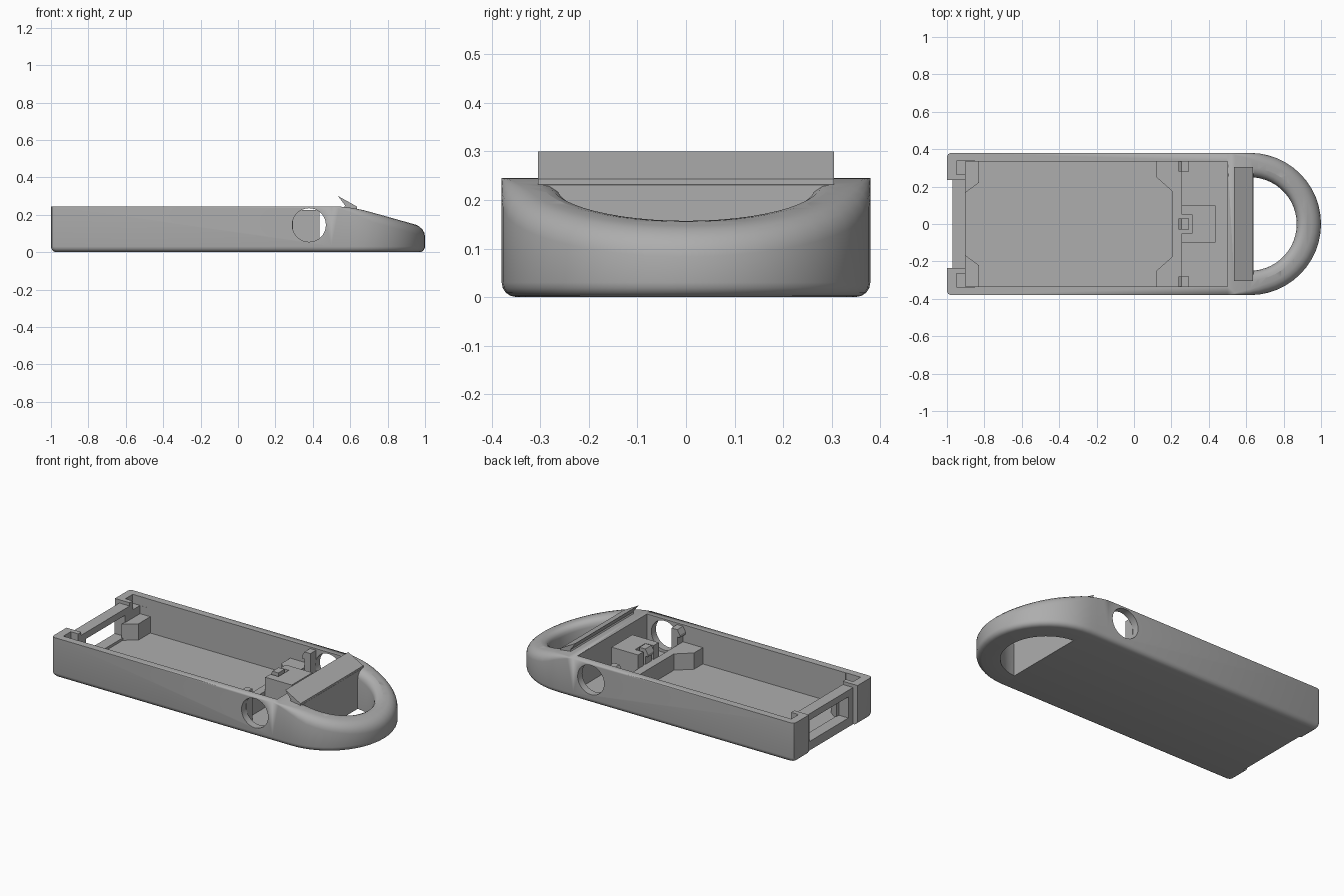
import bpy, bmesh, math
from mathutils import Vector

if "Cube" in bpy.data.objects:
    bpy.data.objects.remove(bpy.data.objects["Cube"], do_unlink=True)

grey = bpy.data.materials.new("plain_grey")
grey.use_nodes = True
COLOUR = (0.42, 0.42, 0.42, 1)
grey.diffuse_color = COLOUR
grey.node_tree.nodes["Principled BSDF"].inputs["Base Color"].default_value = COLOUR

HALF, TOP, FLOOR, CENTRE = 0.38, 0.245, 0.04, 0.62


def finish(name, bm):
    bmesh.ops.remove_doubles(bm, verts=bm.verts, dist=1e-5)
    bmesh.ops.recalc_face_normals(bm, faces=bm.faces)
    me = bpy.data.meshes.new(name)
    bm.to_mesh(me)
    bm.free()
    me.materials.append(grey)
    ob = bpy.data.objects.new(name, me)
    bpy.context.collection.objects.link(ob)
    return ob


def prism(name, points, vec):
    """Extrude a flat polygon along vec."""
    bm = bmesh.new()
    face = bm.faces.new([bm.verts.new(p) for p in points])
    ext = bmesh.ops.extrude_face_region(bm, geom=[face])
    verts = [v for v in ext["geom"] if isinstance(v, bmesh.types.BMVert)]
    bmesh.ops.translate(bm, verts=verts, vec=vec)
    return finish(name, bm)


def box(name, x0, x1, y0, y1, z0, z1):
    pts = [(x0, y0, z0), (x1, y0, z0), (x1, y1, z0), (x0, y1, z0)]
    return prism(name, pts, (0, 0, z1 - z0))


def loft(name, rings):
    """Join rings of mirrored half outlines; caps are strips across y."""
    bm = bmesh.new()
    rows = [[[bm.verts.new((x, s * y, z)) for x, y, z in ring] for s in (1, -1)]
            for ring in rings]
    n = len(rings[0])
    for low, high in zip(rows, rows[1:]):
        for s in (0, 1):
            for i in range(n - 1):
                bm.faces.new((low[s][i], low[s][i + 1], high[s][i + 1], high[s][i]))
        for i in (0, n - 1):
            bm.faces.new((low[0][i], low[1][i], high[1][i], high[0][i]))
    for a, b in (rows[0], rows[-1]):
        for i in range(n - 1):
            bm.faces.new((a[i], a[i + 1], b[i + 1], b[i]))
    bmesh.ops.remove_doubles(bm, verts=bm.verts, dist=1e-5)
    bmesh.ops.dissolve_degenerate(bm, edges=bm.edges, dist=1e-5)
    return finish(name, bm)


def cut(target, cutter):
    mod = target.modifiers.new("cut", "BOOLEAN")
    mod.operation, mod.solver, mod.object = "DIFFERENCE", "EXACT", cutter
    bpy.context.view_layer.objects.active = target
    bpy.ops.object.modifier_apply(modifier=mod.name)
    bpy.data.objects.remove(cutter, do_unlink=True)


def top(x):
    """Flat deck easing into the sloping loop."""
    if x < 0.5:
        return TOP
    if x < 0.7:
        return TOP - 0.7 * (x - 0.5) ** 2
    return TOP - 0.028 - 0.28 * (x - 0.7)


def rounding(x):
    return 0.05 * min(1, max(0, (x - 0.5) / 0.2))


def arc(radius, steps, start=90):
    for i in range(steps + 1):
        a = math.radians(start * (1 - i / steps))
        yield CENTRE + radius * math.cos(a), radius * math.sin(a)


# Body shell: rounded underside, straight sides, rounded loop top
def body_outline(d):
    h = HALF - d
    pts = [(d - 1, h - 0.02), (d - 0.994, h - 0.006), (d - 0.98, h)]
    pts += [(x, h) for x in (0.5, 0.54, 0.58)]
    return pts + list(arc(h, 12))


rings = []
quarter = [math.radians(a) for a in (0, 22.5, 45, 67.5, 90)]
for a in quarter:
    rings.append([(x, y, 0.03 * (1 - math.sin(a)))
                  for x, y in body_outline(0.03 * (1 - math.cos(math.pi / 2 - a)))])
base = body_outline(0)
# first rings run from the underside edge up to the full outline
rings = [[(x, y, 0.03 * (1 - math.cos(a))) for x, y in body_outline(0.03 * (1 - math.sin(a)))]
         for a in quarter]
for a in quarter:
    ring = []
    for i, (x, y) in enumerate(base):
        r = rounding(x)
        px, py = body_outline(r * (1 - math.cos(a)))[i] if r else (x, y)
        ring.append((px, py, top(px) - r * (1 - math.sin(a))))
    rings.append(ring)
body = loft("body", rings)


# Loop opening, flared at the top so the inner rim is rounded
def opening(flare, z_of):
    pts = [(0.638, 0.25 + flare)] + list(arc(0.25 + flare, 12, 84))
    return [(x, y, z_of(x)) for x, y in pts]


r = 0.05
rings = [opening(0, lambda x: -0.1)]
for a in quarter:
    rings.append(opening(r * (1 - math.cos(a)), lambda x: top(x) - r * (1 - math.sin(a))))
rings.append(opening(r, lambda x: 0.4))
cut(body, loft("opening_cutter", rings))

# Main cavity, end recess, end window, lowered end beam, corner slots
cut(body, box("cavity_cutter", -0.9, 0.5, -0.335, 0.335, FLOOR, 0.4))
cut(body, box("recess_cutter", -1.1, -0.97, -0.235, 0.235, -0.1, 0.4))
cut(body, box("window_cutter", -1.1, -0.85, -0.19, 0.19, 0.055, 0.185))
cut(body, box("beam_cutter", -1.1, -0.85, -0.235, 0.235, 0.225, 0.4))
for s in (1, -1):
    y0, y1 = sorted((s * 0.265, s * 0.336))
    cut(body, box("slot_cutter", -0.95, -0.85, y0, y1, 0.19, 0.4))

# Round side holes
circle = [(0.38 + 0.09 * math.cos(t), -0.6, 0.145 + 0.09 * math.sin(t))
          for t in (2 * math.pi * i / 32 for i in range(32))]
cut(body, prism("side_hole_cutter", circle, (0, 1.2, 0)))

# Corner supports and the low partition
SHELF = 0.14
for side, s in (("left", 1), ("right", -1)):
    for name, wall, inner, y_wall, y_in in (("end", -0.905, -0.83, 0.165, 0.22),
                                            ("middle", 0.21, 0.12, 0.17, 0.25)):
        pts = [(wall, s * 0.34, FLOOR), (inner, s * 0.34, FLOOR),
               (inner, s * y_in, FLOOR), (wall, s * y_wall, FLOOR)]
        prism(f"{name}_support_{side}", pts, (0, 0, SHELF - FLOOR))
box("partition", 0.205, 0.255, -0.337, 0.337, FLOOR - 0.005, SHELF)

# Block with a hollow for the middle clip
block = box("block", 0.255, 0.435, -0.1, 0.1, FLOOR - 0.005, 0.225)
cut(block, box("block_cutter", 0.2, 0.31, -0.05, 0.05, SHELF, 0.4))

# Hooked clips along the partition
for name, y0, y1 in (("left", 0.28, 0.337), ("middle", -0.03, 0.03), ("right", -0.337, -0.28)):
    profile = [(0.255, FLOOR), (0.295, FLOOR), (0.295, 0.235), (0.255, 0.235),
               (0.238, 0.205), (0.238, 0.19), (0.255, 0.19)]
    prism(f"clip_{name}", [(x, y0, z) for x, z in profile], (0, y1 - y0, 0))

# Slanted catch bar on the deck
profile = [(0.535, 0.3), (0.637, 0.243), (0.637, 0.2), (0.56, 0.225), (0.572, 0.25)]
prism("catch_bar", [(x, -0.305, z) for x, z in profile], (0, 0.61, 0))

# Smooth rounded body with sharp edges kept
bpy.ops.object.select_all(action="DESELECT")
body.select_set(True)
bpy.context.view_layer.objects.active = body
bpy.ops.object.shade_smooth_by_angle(angle=math.radians(35))
